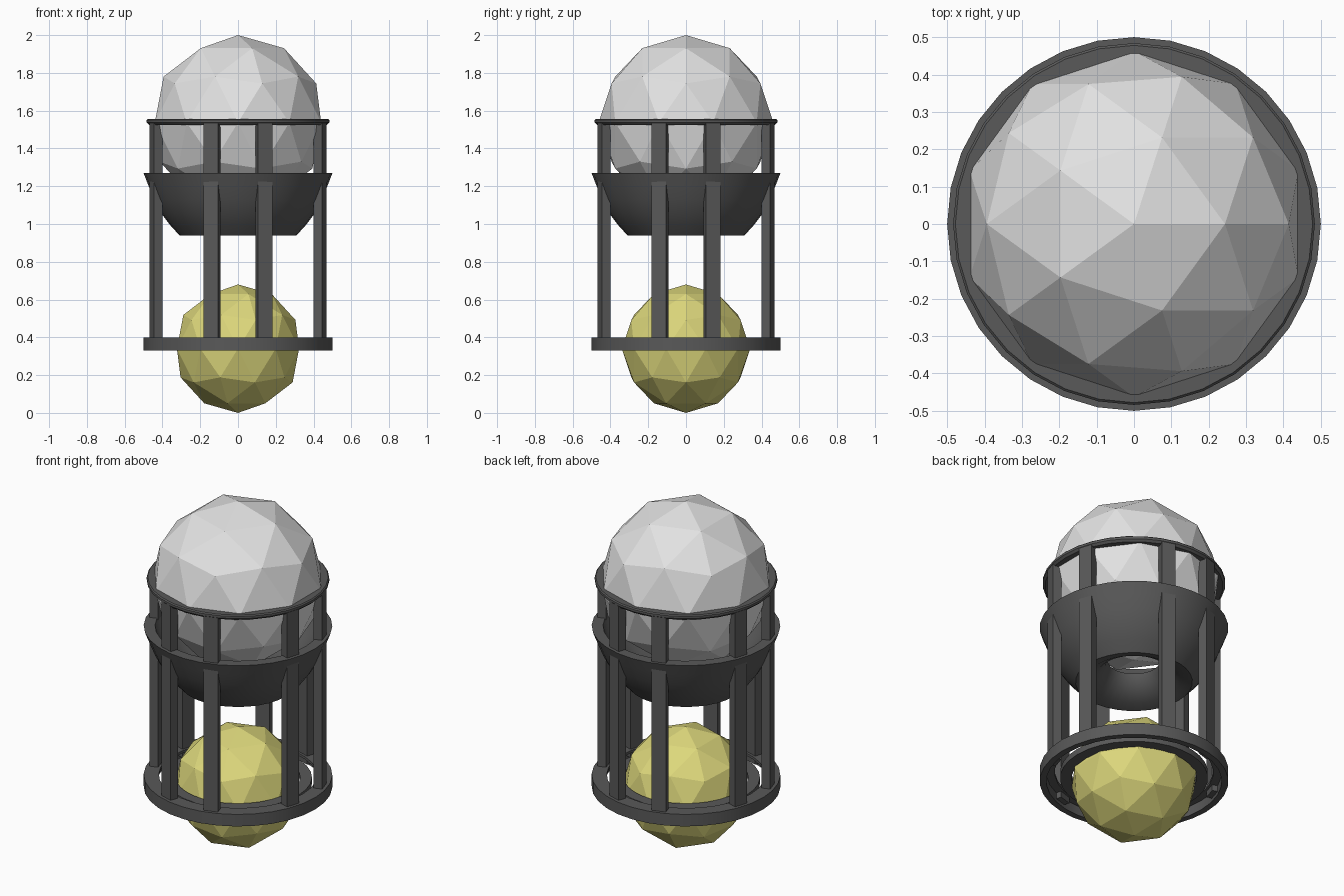
import bpy, bmesh, math
from mathutils import Matrix, Vector

if "Cube" in bpy.data.objects:
    bpy.data.objects.remove(bpy.data.objects["Cube"])

SIDES = 32


def material(name, colour):
    m = bpy.data.materials.new(name)
    m.diffuse_color = (*colour, 1)
    m.use_nodes = True
    m.node_tree.nodes["Principled BSDF"].inputs["Base Color"].default_value = m.diffuse_color
    return m


DARK = material("dark_grey", (0.1, 0.1, 0.1))
WHITE = material("pale_grey", (0.76, 0.76, 0.76))
YELLOW = material("soft_yellow", (0.72, 0.68, 0.2))


def finish(bm, name, mat, smooth=False):
    bmesh.ops.recalc_face_normals(bm, faces=bm.faces)
    me = bpy.data.meshes.new(name)
    bm.to_mesh(me)
    bm.free()
    me.materials.append(mat)
    ob = bpy.data.objects.new(name, me)
    bpy.context.collection.objects.link(ob)
    if smooth:
        bpy.ops.object.select_all(action='DESELECT')
        ob.select_set(True)
        bpy.context.view_layer.objects.active = ob
        bpy.ops.object.shade_smooth_by_angle(angle=math.radians(35))
    return ob


def lathe(name, profile):
    """Revolve a closed (radius, height) profile around the z axis."""
    bm = bmesh.new()
    rings = []
    for i in range(SIDES):
        a = math.tau * i / SIDES
        rings.append([bm.verts.new((r * math.cos(a), r * math.sin(a), z))
                      for r, z in profile])
    n = len(profile)
    for i in range(SIDES):
        p, q = rings[i], rings[(i + 1) % SIDES]
        for j in range(n):
            k = (j + 1) % n
            bm.faces.new((p[j], q[j], q[k], p[k]))
    return finish(bm, name, DARK, True)


def faceted_ball(name, radius, z, mat):
    bm = bmesh.new()
    bmesh.ops.create_icosphere(bm, subdivisions=2, radius=radius,
                               matrix=Matrix.Translation((0, 0, z)))
    return finish(bm, name, mat)


# Faceted balls
faceted_ball("upper_ball", 0.463, 1.537, WHITE)
faceted_ball("lower_ball", 0.34, 0.34, YELLOW)

# Ring around the upper ball
lathe("upper_ring", [(0.435, 1.525), (0.472, 1.525), (0.484, 1.537),
                     (0.484, 1.55), (0.478, 1.556), (0.435, 1.556)])

# Flared bowl with a recessed, open underside
lathe("bowl", [(0.5, 1.27), (0.475, 1.205), (0.445, 1.13), (0.405, 1.055),
               (0.36, 0.995), (0.31, 0.94), (0.25, 0.955), (0.19, 0.99),
               (0.15, 1.04), (0.14, 1.07), (0.25, 1.08), (0.34, 1.14),
               (0.41, 1.21), (0.44, 1.27)])

# Base ring and the inner collar that holds the lower ball
lathe("base_ring", [(0.5, 0.33), (0.5, 0.4), (0.42, 0.4), (0.42, 0.385),
                    (0.465, 0.385), (0.465, 0.33)])
lathe("inner_collar", [(0.392, 0.35), (0.392, 0.385),
                       (0.33, 0.385), (0.33, 0.35)])

# Posts in four pairs, each turned to face outward
bm = bmesh.new()
low, high = 0.35, 1.535
for quarter in range(4):
    for side in (-1, 1):
        a = quarter * math.pi / 2 + side * math.radians(17.5)
        m = (Matrix.Rotation(a, 4, 'Z')
             @ Matrix.Translation((0.456, 0, (low + high) / 2))
             @ Matrix.Diagonal(Vector((0.048, 0.079, high - low, 1))))
        bmesh.ops.create_cube(bm, size=1, matrix=m)
finish(bm, "posts", DARK)
